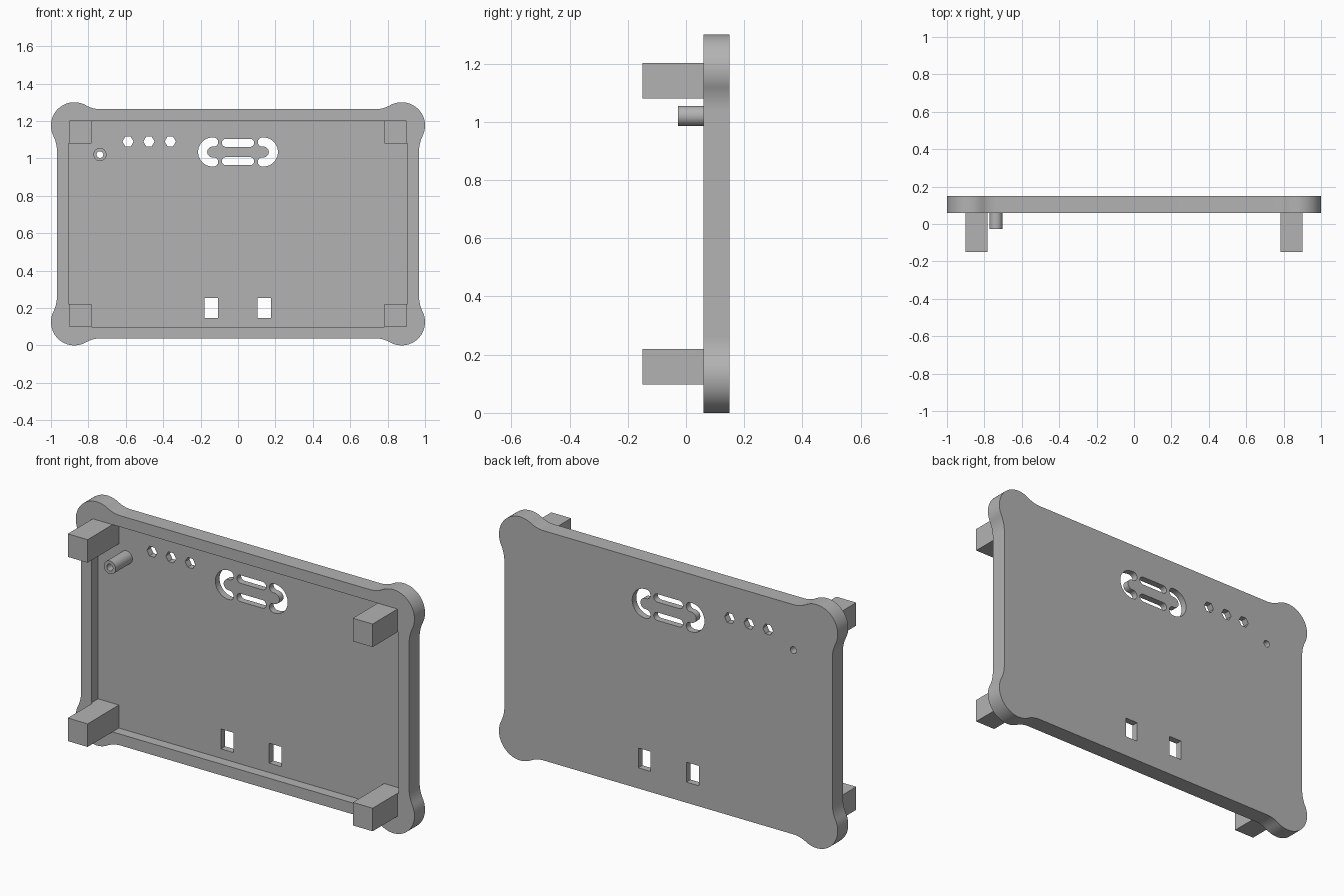
import bpy, bmesh
from math import sin, cos, atan2, radians, pi

if "Cube" in bpy.data.objects:
    bpy.data.objects.remove(bpy.data.objects["Cube"], do_unlink=True)

grey = bpy.data.materials.new("light grey plastic")
grey.use_nodes = True
colour = (0.45, 0.45, 0.45, 1)
grey.diffuse_color = colour
grey.node_tree.nodes["Principled BSDF"].inputs["Base Color"].default_value = colour

FRONT, FLOOR, BACK = 0.06, 0.114, 0.149   # depths of rim, recess floor and back
MID = 0.65                                # height of the plate centre


def arc(cx, cz, r, a0, a1, n=12):
    """Points on an arc, angles in radians."""
    return [(cx + r * cos(a0 + (a1 - a0) * i / n),
             cz + r * sin(a0 + (a1 - a0) * i / n)) for i in range(n + 1)]


def circle(cx, cz, r, n):
    return arc(cx, cz, r, 0, 2 * pi, n)[:-1]


def rect(x0, x1, z0, z1):
    return [(x0, z0), (x1, z0), (x1, z1), (x0, z1)]


def four_way(quarter):
    """Mirror a right-to-top quarter profile into a closed loop."""
    flip = quarter[::-1]
    loop = (quarter + [(-x, z) for x, z in flip] + [(-x, -z) for x, z in quarter]
            + [(x, -z) for x, z in flip])
    return [(x, z + MID) for x, z in loop]


def prisms(name, profiles, y0, y1):
    """Extrude x-z profiles from y0 to y1 into one object."""
    bm = bmesh.new()
    for pts in profiles:
        a = [bm.verts.new((x, y0, z)) for x, z in pts]
        b = [bm.verts.new((x, y1, z)) for x, z in pts]
        bm.faces.new(a)
        bm.faces.new(b[::-1])
        for i in range(len(a)):
            j = (i + 1) % len(a)
            bm.faces.new((a[j], a[i], b[i], b[j]))
    bmesh.ops.recalc_face_normals(bm, faces=bm.faces)
    mesh = bpy.data.meshes.new(name)
    bm.to_mesh(mesh)
    bm.free()
    mesh.materials.append(grey)
    ob = bpy.data.objects.new(name, mesh)
    bpy.context.collection.objects.link(ob)
    return ob


def activate(ob):
    bpy.ops.object.select_all(action="DESELECT")
    ob.select_set(True)
    bpy.context.view_layer.objects.active = ob


def cut(ob, cutter):
    activate(ob)
    mod = ob.modifiers.new("cut", "BOOLEAN")
    mod.operation, mod.solver, mod.object = "DIFFERENCE", "EXACT", cutter
    bpy.ops.object.modifier_apply(modifier=mod.name)


# Plate outline: bulging corner blended into the straight edges
def blend_radius(along, inset, r):
    return (along ** 2 + inset ** 2 - r ** 2) / (2 * (r - inset))


cx, cz, R = 0.875, 0.525, 0.125
ex, ez, along = 0.968, 0.613, 0.138
rs = blend_radius(along, ex - cx, R)
rt = blend_radius(along, ez - cz, R)
a_side = atan2(-along, ex + rs - cx)
a_top = atan2(ez + rt - cz, -along)
corner = (arc(ex + rs, cz - along, rs, pi, a_side + pi)[:-1]
          + arc(cx, cz, R, a_side, a_top, 32)
          + arc(cx - along, ez + rt, rt, a_top + pi, 1.5 * pi)[1:])
plate = prisms("back_plate", [four_way(corner)], FRONT, BACK)

# Shallow recess, slightly narrower beside the posts
recess = prisms("recess_cutter",
                [four_way([(0.906, 0.43), (0.9, 0.43), (0.9, 0.553)])],
                0, FLOOR)
cut(plate, recess)

# Through holes
holes = [circle(x, 1.09, 0.03, 6) for x in (-0.588, -0.476, -0.362)]
holes += [rect(-0.18, -0.107, 0.147, 0.253), rect(0.104, 0.177, 0.147, 0.253)]
PIN = (-0.738, 1.02)
holes.append(circle(*PIN, 0.018, 24))

# Grille: two straight slots and two C-shaped end slots
gz, outer, inner, gx = 1.034, 0.0775, 0.0285, 0.136
mid, cap = (outer + inner) / 2, (outer - inner) / 2
for s in (1, -1):
    z = gz + s * 0.049
    holes.append(arc(0.065, z, 0.0215, -pi / 2, pi / 2)
                 + arc(-0.065, z, 0.0215, pi / 2, 1.5 * pi))
    tip = gx - 0.006
    c_slot = (arc(gx, gz, outer, -pi / 2, pi / 2, 24)
              + arc(tip, gz + mid, cap, pi / 2, 1.5 * pi)
              + arc(gx, gz, inner, pi / 2, -pi / 2, 24)
              + arc(tip, gz - mid, cap, pi / 2, 1.5 * pi))
    holes.append([(s * x, z) for x, z in c_slot])
cutter = prisms("hole_cutter", holes, -0.3, 0.3)
cut(plate, cutter)

# Hollow pin
pin = prisms("hollow_pin", [circle(*PIN, 0.035, 32)], -0.027, FLOOR + 0.01)
cut(pin, cutter)

# Corner posts
for sx, side in ((-1, "right"), (1, "left")):
    for sz, level in ((-1, "lower"), (1, "upper")):
        box = rect(0.783, 0.9, 0.43, 0.553)
        prisms(f"{level}_{side}_post",
               [[(sx * x, MID + sz * z) for x, z in box]], -0.15, FLOOR + 0.01)

for helper in (recess, cutter):
    bpy.data.objects.remove(helper, do_unlink=True)

for ob in (plate, pin):
    activate(ob)
    bpy.ops.object.shade_smooth_by_angle(angle=radians(30))
